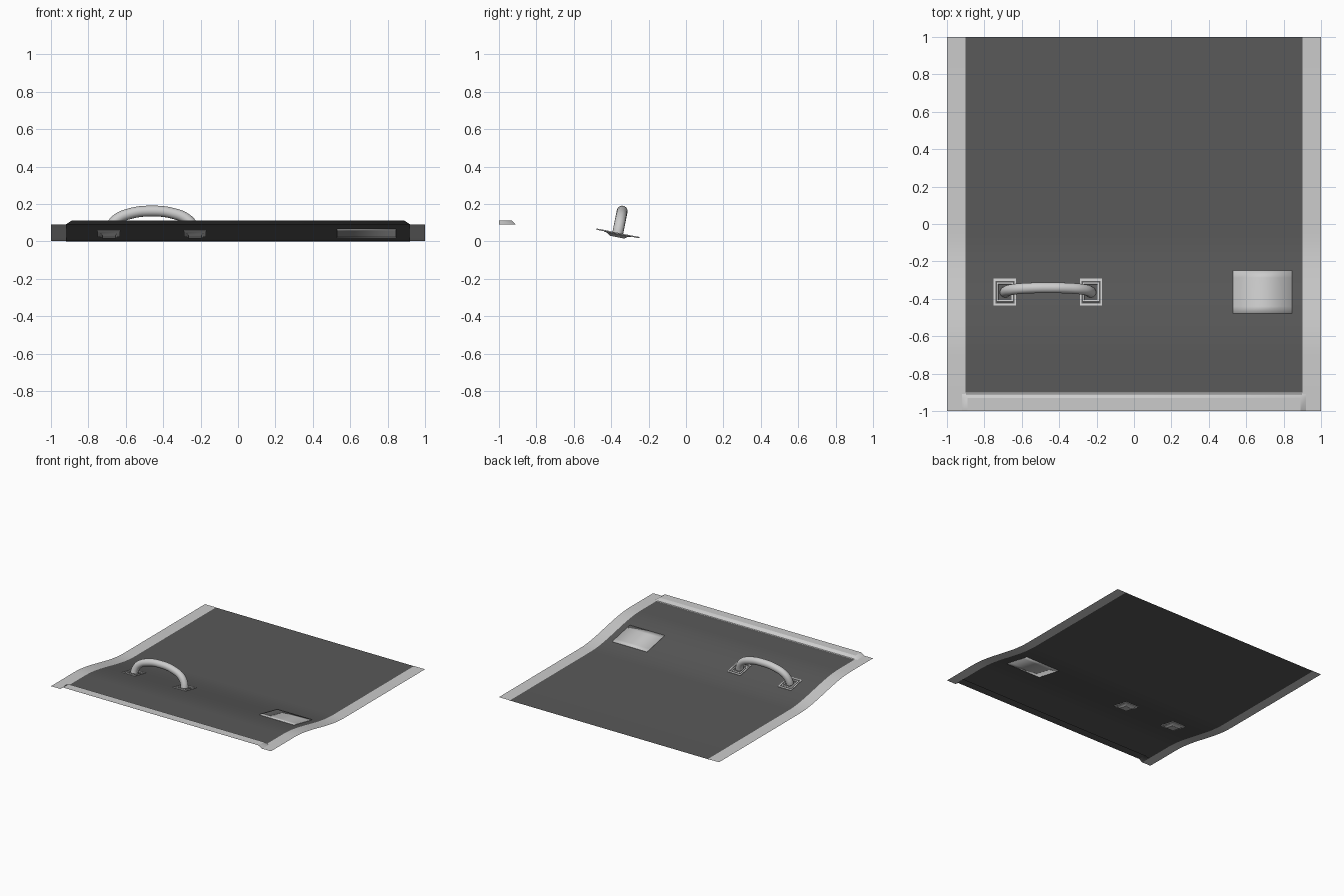
import bpy, bmesh, math
from mathutils import Matrix, Vector

if "Cube" in bpy.data.objects:
    bpy.data.objects.remove(bpy.data.objects["Cube"])

def clamp(v):
    return max(0.0, min(1.0, v))

# Sheet height: high at the front, S-curve down to flat, with a raised front hem
def height(x, y):
    t = clamp((y + 0.70) / 0.65)
    hem = min(clamp((0.92 - abs(x)) / 0.03), clamp((-0.91 - y) / 0.02))
    return 0.09 * (1 - t * t * (3 - 2 * t)) + 0.02 * hem

def add_grid(bm, xs, ys, off):
    rows = [[bm.verts.new((x, y, height(x, y) + off)) for x in xs] for y in ys]
    for a, b in zip(rows, rows[1:]):
        for i in range(len(xs) - 1):
            bm.faces.new((a[i], a[i + 1], b[i + 1], b[i]))

def finish(name, bm, mat=None):
    me = bpy.data.meshes.new(name)
    bm.to_mesh(me)
    bm.free()
    ob = bpy.data.objects.new(name, me)
    bpy.context.collection.objects.link(ob)
    if mat:
        me.materials.append(mat)
    bpy.context.view_layer.objects.active = ob
    ob.select_set(True)
    bpy.ops.object.shade_smooth_by_angle(angle=math.radians(30))
    ob.select_set(False)
    return ob

def material(name, v):
    m = bpy.data.materials.new(name)
    m.diffuse_color = (v, v, v, 1)
    m.use_nodes = True
    m.node_tree.nodes["Principled BSDF"].inputs["Base Color"].default_value = m.diffuse_color
    return m

dark = material("dark_grey", 0.1)
wave = [-0.7 + 0.65 * i / 16 for i in range(17)]
hem_x = [-0.92, -0.89, 0.89, 0.92]

# Dark main sheet, running under the border
bm = bmesh.new()
add_grid(bm, hem_x, [-1, -0.93, -0.91] + wave + [1], 0)
finish("panel_sheet", bm, dark)

# Light border on the front and both sides
bm = bmesh.new()
add_grid(bm, [-1] + hem_x + [1], [-1, -0.93, -0.91, -0.9], 0.0015)
for xs in ([-1, -0.9], [0.9, 1]):
    add_grid(bm, xs, [-0.9] + wave + [1], 0.0015)
finish("border_trim", bm)

# Label patch, showing on both faces of the sheet
bm = bmesh.new()
label_y = [-0.48 + 0.23 * i / 6 for i in range(7)]
add_grid(bm, [0.53, 0.845], label_y, -0.003)
ob = finish("label_patch", bm)
mod = ob.modifiers.new("thickness", 'SOLIDIFY')
mod.thickness = 0.007
mod.offset = 1

# Handle frame of reference, square to the sloping sheet
HY = -0.365
tilt = (Matrix.Translation((-0.46, HY, height(0, HY)))
        @ Matrix.Rotation(-math.atan(0.2), 4, 'X'))

# Stepped mounting cup: flange, groove, inner rim, recessed floor below the sheet
steps = [(0.060, 0.073, -0.004), (0.060, 0.073, 0.004), (0.051, 0.062, 0.004),
         (0.049, 0.060, -0.003), (0.044, 0.053, -0.003), (0.043, 0.052, 0.003),
         (0.036, 0.044, 0.003), (0.030, 0.037, -0.012), (0.034, 0.040, -0.020),
         (0.046, 0.056, -0.008)]
for side, name in ((-1, "left_handle_mount"), (1, "right_handle_mount")):
    bm = bmesh.new()
    rings = [[bm.verts.new((side * 0.23 + sx * w, sy * d, z))
              for sx, sy in ((-1, -1), (1, -1), (1, 1), (-1, 1))]
             for w, d, z in steps]
    for a, b in zip(rings, rings[1:] + rings[:1]):
        if a is rings[7]:
            continue
        for i in range(4):
            j = (i + 1) % 4
            bm.faces.new((a[i], a[j], b[j], b[i]))
    bm.faces.new(rings[7])
    bm.faces.new(rings[8][::-1])
    bmesh.ops.recalc_face_normals(bm, faces=bm.faces)
    finish(name, bm).matrix_world = tilt

# Arched round handle
half = [(0.230, -0.014), (0.222, 0.030), (0.190, 0.075), (0.110, 0.110)]
path = [(-x, z) for x, z in half] + [(0, 0.122)] + half[::-1]
cu = bpy.data.curves.new("handle", 'CURVE')
cu.dimensions = '3D'
cu.bevel_depth = 0.029
cu.bevel_resolution = 5
cu.resolution_u = 6
cu.use_fill_caps = True
sp = cu.splines.new('BEZIER')
sp.bezier_points.add(len(path) - 1)
for p, (x, z) in zip(sp.bezier_points, path):
    p.co = (x, 0, z)
    p.handle_left_type = p.handle_right_type = 'AUTO'
handle = bpy.data.objects.new("handle", cu)
bpy.context.collection.objects.link(handle)
handle.matrix_world = tilt
